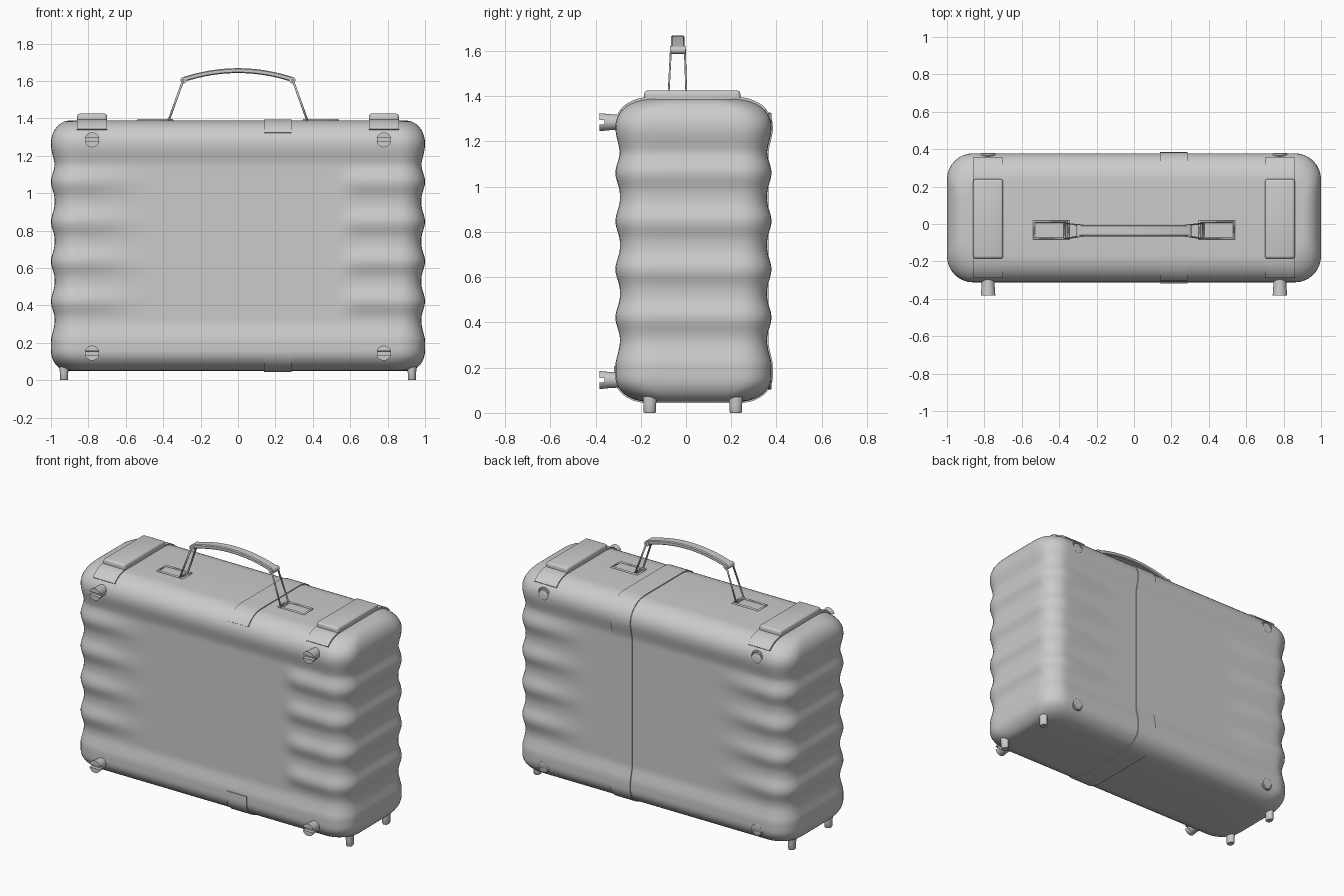
import bpy, bmesh
from math import sin, cos, pi, hypot

if "Cube" in bpy.data.objects:
    bpy.data.objects.remove(bpy.data.objects["Cube"])

YC, HX, HY, R, AMP = 0.033, 0.98, 0.325, 0.12, 0.02
ZB, ZT = 0.05, 1.388


def finish(name, bm, angle=35):
    bmesh.ops.recalc_face_normals(bm, faces=bm.faces)
    me = bpy.data.meshes.new(name)
    bm.to_mesh(me)
    bm.free()
    ob = bpy.data.objects.new(name, me)
    bpy.context.collection.objects.link(ob)
    bpy.ops.object.select_all(action='DESELECT')
    ob.select_set(True)
    bpy.context.view_layer.objects.active = ob
    bpy.ops.object.shade_smooth_by_angle(angle=angle * pi / 180)
    return ob


def loft(name, rings, closed=False, angle=35):
    bm = bmesh.new()
    vs = [[bm.verts.new(p) for p in ring] for ring in rings]
    n, m = len(vs[0]), len(vs)
    for i in range(m if closed else m - 1):
        a, b = vs[i], vs[(i + 1) % m]
        for j in range(n):
            bm.faces.new((a[j], a[(j + 1) % n], b[(j + 1) % n], b[j]))
    if not closed:
        bm.faces.new(vs[0])
        bm.faces.new(vs[-1])
    return finish(name, bm, angle)


def box(name, x0, x1, y0, y1, z0, z1, bevel):
    bm = bmesh.new()
    bmesh.ops.create_cube(bm, size=1)
    for v in bm.verts:
        v.co = ((x0 + x1) / 2 + v.co.x * (x1 - x0), (y0 + y1) / 2 + v.co.y * (y1 - y0),
                (z0 + z1) / 2 + v.co.z * (z1 - z0))
    bmesh.ops.bevel(bm, geom=bm.edges[:], offset=bevel, segments=3, profile=0.5, affect='EDGES')
    return finish(name, bm)


def wire(name, pts, r, res=2):
    cu = bpy.data.curves.new(name, 'CURVE')
    cu.dimensions = '3D'
    cu.bevel_depth, cu.bevel_resolution = r, res
    sp = cu.splines.new('POLY')
    sp.points.add(len(pts) - 1)
    for p, c in zip(sp.points, pts):
        p.co = (*c, 1)
    sp.use_cyclic_u = True
    ob = bpy.data.objects.new(name, cu)
    bpy.context.collection.objects.link(ob)


def step(a, b, v):
    t = max(0, min(1, (v - a) / (b - a)))
    return t * t * (3 - 2 * t)


# Soft ribs fade out toward the middle of the big faces; rims stay full
def bulge(x, y, z):
    rim = step(1.14, 1.26, z) + 1 - step(0.2, 0.32, z)
    rib = (0.5 + 0.5 * cos(2 * pi * (z - 0.635) / 0.213)) ** 1.3
    if x > 0 and y < YC:
        s = step(0.53, 0.64, x)
    else:
        s = step(0.42, 0.88, abs(x))
    return AMP * max(rim, rib * s)


# Height levels with the inset of the rounded top and bottom
LEVELS = []
for i in range(11):
    a = pi / 2 * i / 10
    LEVELS.append((ZB + 0.11 * (1 - sin(a)), 0.09 * (1 - cos(a - 0)), 0.14 * (1 - cos(a))))
LEVELS.reverse()
LEVELS += [(0.16 + 1.105 * i / 70, 0, 0) for i in range(1, 70)]
for i in range(11):
    a = pi / 2 * i / 10
    LEVELS.append((1.265 + (ZT - 1.265) * sin(a), 0.1 * (1 - cos(a)), 0.145 * (1 - cos(a))))


def section(z, ix, iy):
    hx, hy = HX - ix - R, HY - iy - R
    pts = []
    for sx, sy, a0, dx, dy, n in ((1, -1, -pi / 2, 0, 1, 8), (1, 1, 0, -1, 0, 48),
                                  (-1, 1, pi / 2, 0, -1, 8), (-1, -1, pi, 1, 0, 48)):
        for k in range(9):
            a = a0 + pi / 2 * k / 8
            pts.append((sx * hx + R * cos(a), sy * hy + R * sin(a), cos(a), sin(a)))
        px, py, nx, ny = pts[-1]
        for k in range(1, n):
            t = 2 * k / n
            pts.append((px + dx * hx * t, py + dy * hy * t, nx, ny))
    out = []
    for x, y, nx, ny in pts:
        d = bulge(x, y + YC, z)
        out.append((x + nx * d, y + YC + ny * d, z))
    return out


loft("case_body", [section(*lv) for lv in LEVELS], angle=50)


# Straps that hug the case outline
def outline(x, front, back_z0):
    def side(s, lv):
        z, _, iy = lv
        return (YC + s * (HY - iy + bulge(x, YC + s, z)), z)
    path = [side(-1, lv) for lv in LEVELS if lv[0] >= front]
    return path + [side(1, lv) for lv in reversed(LEVELS) if lv[0] >= back_z0], side


def strap(name, x0, x1, path, d):
    rings = []
    for i, (y, z) in enumerate(path):
        a, b = path[max(i - 1, 0)], path[min(i + 1, len(path) - 1)]
        l = hypot(b[0] - a[0], b[1] - a[1])
        ny, nz = -(b[1] - a[1]) / l, (b[0] - a[0]) / l
        rings.append([(x, y + ny * o, z + nz * o)
                      for x, o in ((x0, -0.015), (x0, d), (x1, d), (x1, -0.015))])
    loft(name, rings)


band, side = outline(0.2, 1.31, 0)
band += [side(-1, lv) for lv in LEVELS if lv[0] < 0.21]
strap("center_band", 0.14, 0.285, band, 0.006)
for s, n in ((-1, "left"), (1, "right")):
    path, _ = outline(s * 0.78, 1.325, 1.325)
    xa, xb = sorted((s * 0.70, s * 0.86))
    strap("corner_strap_" + n, xa, xb, path, 0.007)
    box("top_pad_" + n, xa, xb, -0.185, 0.24, 1.37, 1.425, 0.014)


# Slotted pegs in front, rivets at the back
def cyl_y(name, x, z, r0, r1, y0, y1, a0=0, a1=2 * pi, n=24):
    full = a1 - a0 > 6
    ang = [a0 + (a1 - a0) * k / (n if full else n - 1) for k in range(n)]
    loft(name, [[(x + r * cos(a), y, z + r * sin(a)) for a in ang]
                for r, y in ((r0, y0), (r1, y1))])


for x in (-0.78, 0.78):
    for z in (0.145, 1.285):
        cyl_y("front_peg", x, z, 0.032, 0.037, -0.28, -0.36)
        for h in (0, pi):
            cyl_y("peg_lip", x, z, 0.037, 0.04, -0.35, -0.382, h + 0.25, h + pi - 0.25, 16)
        cyl_y("back_rivet", x, z, 0.03, 0.03, 0.33, 0.372)
        ring = [[(x + (0.036 + 0.007 * cos(b)) * cos(a), 0.37 + 0.009 * sin(b),
                  z + (0.036 + 0.007 * cos(b)) * sin(a))
                 for b in (pi * k / 4 for k in range(8))] for a in (pi * k / 14 for k in range(28))]
        loft("back_rivet_ring", ring, closed=True)

# Feet
for x in (-0.93, 0.93):
    for y in (-0.16, 0.22):
        loft("foot", [[(x + r * 0.8 * cos(pi * k / 8), y + r * sin(pi * k / 8), z) for k in range(16)]
                      for r, z in ((0.024, 0), (0.028, 0.006), (0.028, 0.04), (0.036, 0.11))])

# Carrying handle: arched grip, wire links and top frames
grip = []
for i in range(25):
    t = -1 + i / 12
    x, z = 0.29 * t, 1.608 + 0.047 * (1 - t * t)
    sl = -2 * 0.047 * t / 0.29
    l = hypot(1, sl)
    nx, nz = -sl / l, 1 / l
    prof = ((-0.03, -0.008), (-0.024, -0.013), (0.024, -0.013), (0.03, -0.008),
            (0.03, 0.008), (0.024, 0.013), (-0.024, 0.013), (-0.03, 0.008))
    grip.append([(x + nx * o, -0.036 + w, z + nz * o) for w, o in prof])
loft("handle_grip", grip)
for s in (-1, 1):
    cyl_y("grip_end", s * 0.29, 1.604, 0.017, 0.017, -0.07, -0.002)
    wire("handle_link", [(s * 0.37, -0.078, 1.39), (s * 0.293, -0.067, 1.604),
                         (s * 0.293, -0.005, 1.604), (s * 0.37, 0.002, 1.39)], 0.006)
    wire("handle_frame", [(s * 0.35, -0.077, 1.389), (s * 0.535, -0.077, 1.389),
                          (s * 0.535, 0.012, 1.389), (s * 0.35, 0.012, 1.389)], 0.008, 0)
